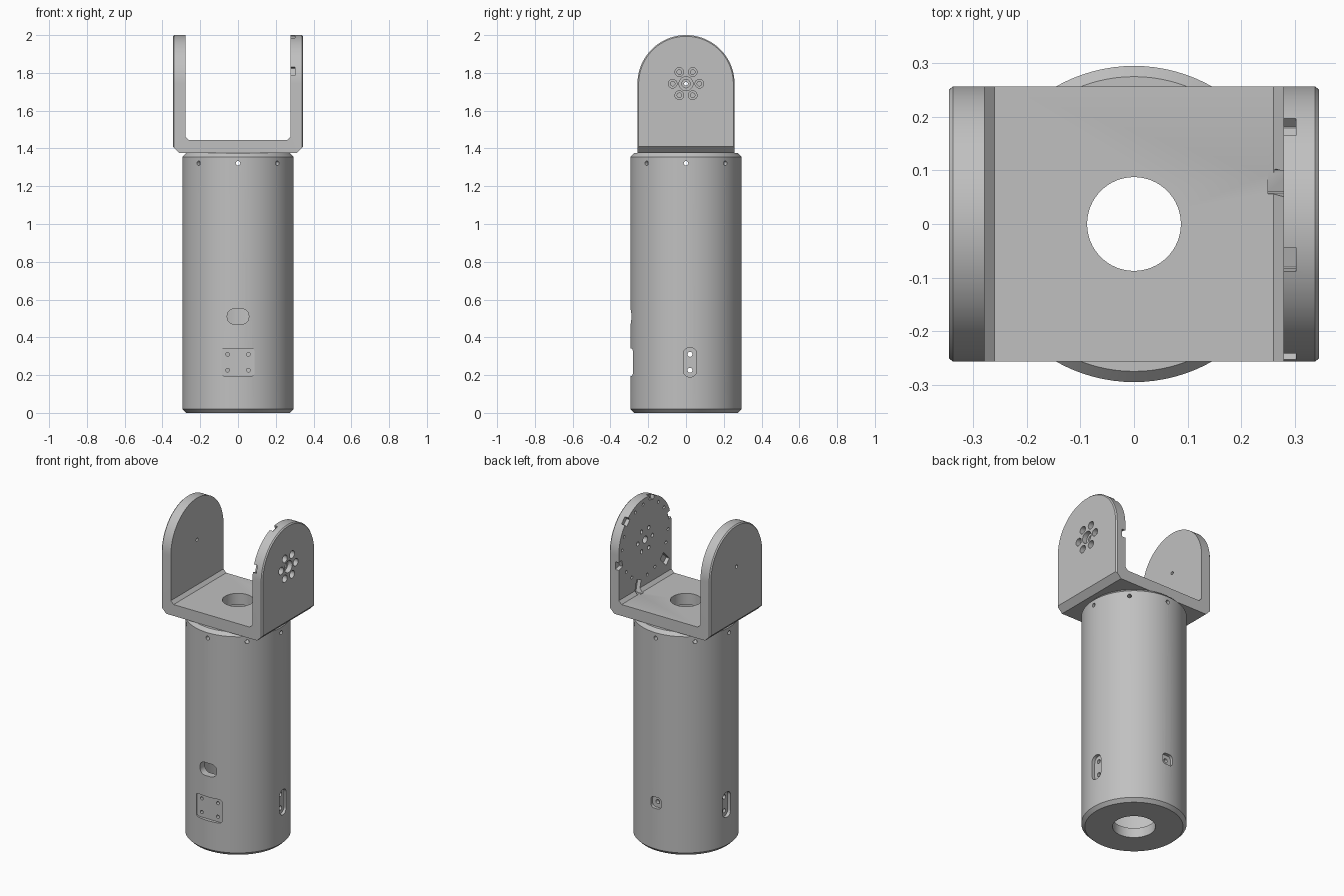
import bpy, bmesh, math
from mathutils import Matrix, Vector

cube = bpy.data.objects.get("Cube")
if cube:
    bpy.data.objects.remove(cube, do_unlink=True)

R, WALL, TOP = 0.295, 0.25, 1.375      # tube radii and height
PIVOT = 1.743                          # height of the fork axis
FRONT, LEFT, BACK, RIGHT = -90, 0, 90, 180

metal = bpy.data.materials.new("light grey metal")
metal.use_nodes = True
grey = (0.53, 0.53, 0.53, 1)
metal.diffuse_color = grey
metal.node_tree.nodes["Principled BSDF"].inputs["Base Color"].default_value = grey


def frame(deg, z, roll=0):
    """Local x across, y up, z pointing outward at the given heading."""
    a = math.radians(deg)
    c, s = math.cos(a), math.sin(a)
    m = Matrix(((-s, 0, c, 0), (c, 0, s, 0), (0, 1, 0, z), (0, 0, 0, 1)))
    return m @ Matrix.Rotation(math.radians(roll), 4, 'Z')


def rounded(w, h, r, u=0, v=0, seg=8):
    pts = []
    for i, (sx, sy) in enumerate(((1, 1), (-1, 1), (-1, -1), (1, -1))):
        for k in range(seg + 1):
            a = math.pi / 2 * (i + k / seg)
            pts.append((u + sx * (w / 2 - r) + r * math.cos(a),
                        v + sy * (h / 2 - r) + r * math.sin(a)))
    return pts


def circle(r, u=0, v=0, n=24):
    return [(u + r * math.cos(math.tau * i / n), v + r * math.sin(math.tau * i / n))
            for i in range(n)]


def loft(bm, m, sections):
    """Closed solid through (outline, depth) sections with equal point counts."""
    rings = [[bm.verts.new(m @ Vector((u, v, d))) for u, v in pts] for pts, d in sections]
    for a, b in zip(rings, rings[1:]):
        for i in range(len(a)):
            j = (i + 1) % len(a)
            bm.faces.new((a[i], a[j], b[j], b[i]))
    bm.faces.new(rings[0][::-1])
    bm.faces.new(rings[-1])


def prism(bm, m, pts, d0, d1):
    loft(bm, m, [(pts, d0), (pts, d1)])


def to_object(name, bm):
    bmesh.ops.recalc_face_normals(bm, faces=bm.faces[:])
    me = bpy.data.meshes.new(name)
    bm.to_mesh(me)
    bm.free()
    me.materials.append(metal)
    ob = bpy.data.objects.new(name, me)
    bpy.context.collection.objects.link(ob)
    return ob


def boolean(ob, bm, operation='DIFFERENCE'):
    cutter = to_object("cutter", bm)
    cutter.hide_render = True
    mod = ob.modifiers.new("cut", 'BOOLEAN')
    mod.operation, mod.solver, mod.use_self, mod.object = operation, 'EXACT', True, cutter
    bpy.context.view_layer.objects.active = ob
    bpy.ops.object.modifier_apply(modifier=mod.name)
    bpy.data.objects.remove(cutter, do_unlink=True)


def smooth(ob):
    bpy.ops.object.select_all(action='DESELECT')
    ob.select_set(True)
    bpy.context.view_layer.objects.active = ob
    bpy.ops.object.shade_smooth_by_angle(angle=math.radians(25))


# Tube: revolved wall section with chamfered ends and a holed floor
bm = bmesh.new()
section = [(0.12, 0), (R - 0.02, 0), (R, 0.02), (R, TOP - 0.02), (R - 0.02, TOP),
           (WALL, TOP), (WALL, 0.06), (0.12, 0.06)]
ring = [bm.verts.new((r, 0, z)) for r, z in section]
edges = [bm.edges.new((ring[i - 1], ring[i])) for i in range(len(ring))]
bmesh.ops.spin(bm, geom=ring + edges, axis=(0, 0, 1), cent=(0, 0, 0),
               angle=math.tau, steps=96, use_merge=True)
bmesh.ops.remove_doubles(bm, verts=bm.verts[:], dist=1e-5)
tube = to_object("tube_body", bm)

# Recessed pockets in the tube wall
bm = bmesh.new()
front = frame(FRONT, 0)
prism(bm, front, rounded(0.176, 0.146, 0.018, v=0.268), 0.275, 0.4)
prism(bm, front, rounded(0.114, 0.08, 0.035, v=0.51), 0.2, 0.4)
prism(bm, frame(BACK, 0), rounded(0.07, 0.07, 0.022, v=0.305), 0.275, 0.4)
for side, shift in ((LEFT, 0.021), (RIGHT, -0.021)):
    prism(bm, frame(side, 0), rounded(0.07, 0.155, 0.032, u=shift, v=0.268), 0.275, 0.4)
boolean(tube, bm)

# Screw holes in the pockets and around the top rim
bm = bmesh.new()
for v in (0.226, 0.31):
    for u in (-0.055, 0.055):
        prism(bm, front, circle(0.01, u, v), 0.2, 0.4)
    for side, shift in ((LEFT, 0.021), (RIGHT, -0.021)):
        prism(bm, frame(side, 0), circle(0.013, shift, v), 0.2, 0.4)
prism(bm, frame(BACK, 0), circle(0.013, 0, 0.305), 0.2, 0.4)
for k in range(8):
    prism(bm, frame(45 * k, 1.322), circle(0.012), 0.2, 0.4)
boolean(tube, bm)
smooth(tube)

# Fork: chamfered U section, trimmed by a round-topped arch with eased outer edges
half = [(0.31, TOP), (0.345, 1.41), (0.345, 2.1), (0.279, 2.1), (0.279, 1.464), (0.26, 1.445)]
outline = half + [(-x, z) for x, z in reversed(half)]
bm = bmesh.new()
prism(bm, frame(FRONT, 0), outline, -0.4, 0.4)
fork = to_object("fork_bracket", bm)


def arch(r, n=64):
    pts = [(r * math.cos(math.pi * i / n), PIVOT + r * math.sin(math.pi * i / n))
           for i in range(n + 1)]
    return [(r, 1.2)] + pts + [(-r, 1.2)]


bm = bmesh.new()
loft(bm, frame(LEFT, 0), [(arch(0.25), -0.3455), (arch(0.257), -0.338),
                          (arch(0.257), 0.338), (arch(0.25), 0.3455)])
boolean(fork, bm, 'INTERSECT')

# Wire passage through the base, pin hole in the plain arm
bm = bmesh.new()
prism(bm, Matrix.Identity(4), circle(0.0875, n=64), 1.3, 1.5)
prism(bm, frame(RIGHT, PIVOT), circle(0.01), 0.2, 0.4)

# Counterbored hub pattern and inner rim notches in the other arm
hub = frame(LEFT, PIVOT)
prism(bm, hub, circle(0.037), 0.315, 0.4)
for k in range(6):
    spoke = frame(LEFT, PIVOT, 60 * k)
    prism(bm, spoke, circle(0.023, 0.071), 0.315, 0.4)
    notch = frame(LEFT, PIVOT, 60 * k + 45)
    prism(bm, notch, rounded(0.08, 0.046, 0.002, u=0.272, seg=1), 0.25, 0.302)
    for off in (-20, 20):
        hole = frame(LEFT, PIVOT, 60 * k + 45 + off)
        prism(bm, hole, circle(0.009, 0.225, n=16), 0.25, 0.302)
boolean(fork, bm)

bm = bmesh.new()
prism(bm, hub, circle(0.022), 0.2, 0.4)
for k in range(6):
    prism(bm, frame(LEFT, PIVOT, 60 * k), circle(0.012, 0.071), 0.2, 0.4)
boolean(fork, bm)
smooth(fork)
